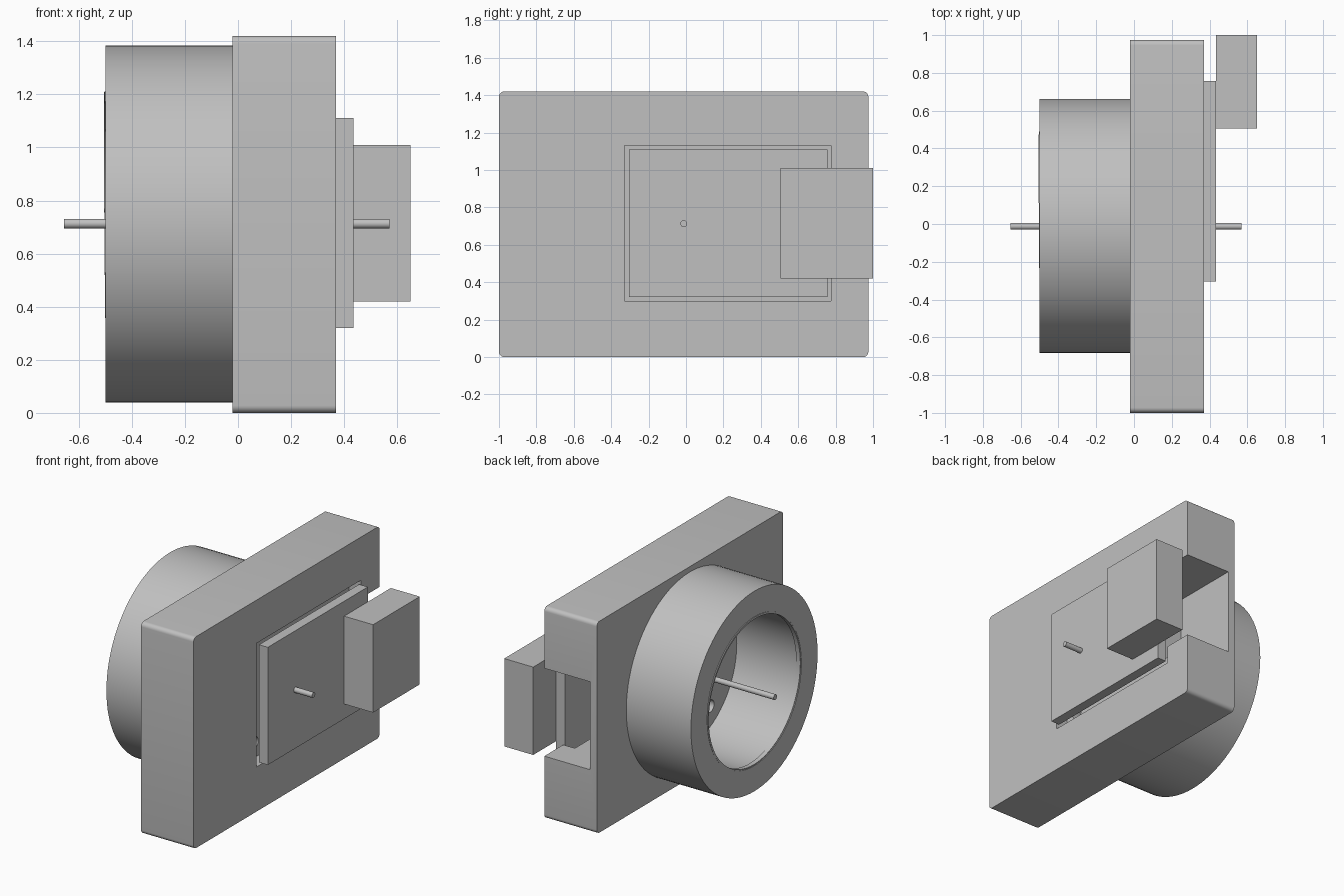
import bpy, bmesh
from math import pi, radians
from mathutils import Matrix, Vector

cube = bpy.data.objects.get("Cube")
if cube:
    bpy.data.objects.remove(cube, do_unlink=True)

grey = bpy.data.materials.new("plain grey")
grey.use_nodes = True
colour = (0.53, 0.53, 0.53, 1)
grey.diffuse_color = colour
grey.node_tree.nodes["Principled BSDF"].inputs["Base Color"].default_value = colour

AXIS_Y, AXIS_Z = -0.01, 0.712


def finish(name, bm):
    bmesh.ops.recalc_face_normals(bm, faces=bm.faces)
    mesh = bpy.data.meshes.new(name)
    bm.to_mesh(mesh)
    bm.free()
    obj = bpy.data.objects.new(name, mesh)
    bpy.context.collection.objects.link(obj)
    mesh.materials.append(grey)
    return obj


def smooth(obj):
    bpy.ops.object.select_all(action='DESELECT')
    obj.select_set(True)
    bpy.context.view_layer.objects.active = obj
    bpy.ops.object.shade_smooth_by_angle(angle=radians(30))


def block(name, x, y, z, radius=0):
    """Box from ranges, optionally with rounded edges along x."""
    bm = bmesh.new()
    bmesh.ops.create_cube(bm, size=1)
    for v in bm.verts:
        v.co = Vector([(r[0] + r[1]) / 2 + c * (r[1] - r[0])
                       for r, c in zip((x, y, z), v.co)])
    if radius:
        edges = [e for e in bm.edges
                 if abs(e.verts[0].co.x - e.verts[1].co.x) > 0.01]
        bmesh.ops.bevel(bm, geom=edges, offset=radius, segments=6,
                        profile=0.5, affect='EDGES')
    return finish(name, bm)


def rod(name, x, y, z, radius, segments=32):
    bm = bmesh.new()
    place = Matrix.Translation(((x[0] + x[1]) / 2, y, z)) @ Matrix.Rotation(pi / 2, 4, 'Y')
    bmesh.ops.create_cone(bm, cap_ends=True, segments=segments, radius1=radius,
                          radius2=radius, depth=x[1] - x[0], matrix=place)
    return finish(name, bm)


def tube(name, x, outer, inner, tilt=Matrix()):
    """Rectangular section spun round the x axis."""
    bm = bmesh.new()
    corners = [(x[0], inner), (x[1], inner), (x[1], outer), (x[0], outer)]
    verts = [bm.verts.new((px, 0, r)) for px, r in corners]
    edges = [bm.edges.new((verts[i], verts[(i + 1) % 4])) for i in range(4)]
    bmesh.ops.spin(bm, geom=verts + edges, cent=(0, 0, 0), axis=(1, 0, 0),
                   angle=2 * pi, steps=96, use_duplicate=False)
    bmesh.ops.remove_doubles(bm, verts=bm.verts, dist=0.0001)
    bm.transform(Matrix.Translation((0, AXIS_Y, AXIS_Z)) @ tilt)
    obj = finish(name, bm)
    smooth(obj)
    return obj


def cut(obj, cutter):
    cutter.hide_render = True
    mod = obj.modifiers.new("cut", 'BOOLEAN')
    mod.operation = 'DIFFERENCE'
    mod.solver = 'EXACT'
    mod.object = cutter
    bpy.context.view_layer.objects.active = obj
    bpy.ops.object.modifier_apply(modifier=mod.name)
    bpy.data.objects.remove(cutter, do_unlink=True)


# Main housing with cover recess, side notch and cable hole
housing = block("housing", (-0.02, 0.37), (-1, 0.975), (0, 1.42), radius=0.028)
cut(housing, block("recess_cutter", (0.283, 0.5), (-0.33, 0.775), (0.3, 1.13)))
cut(housing, block("notch_cutter", (0.03, 0.6), (0.505, 1.1), (0.42, 1.01)))
cut(housing, rod("hole_cutter", (-0.1, 0.35), -0.23, 0.4, 0.04))
smooth(housing)

# Barrel and the thin, slightly tilted liner at its mouth
tube("barrel", (-0.5, -0.02), 0.672, 0.5)
lean = Matrix.Rotation(0.007, 4, 'Z') @ Matrix.Rotation(-0.007, 4, 'Y')
tube("barrel_liner", (-0.5, -0.47), 0.503, 0.49, lean)

# Parts pulled out along the axis
block("cover_plate", (0.37, 0.435), (-0.305, 0.757), (0.32, 1.11))
block("side_block", (0.435, 0.65), (0.505, 1), (0.42, 1.01))
smooth(rod("axle", (-0.655, 0.57), -0.012, 0.713, 0.018))
